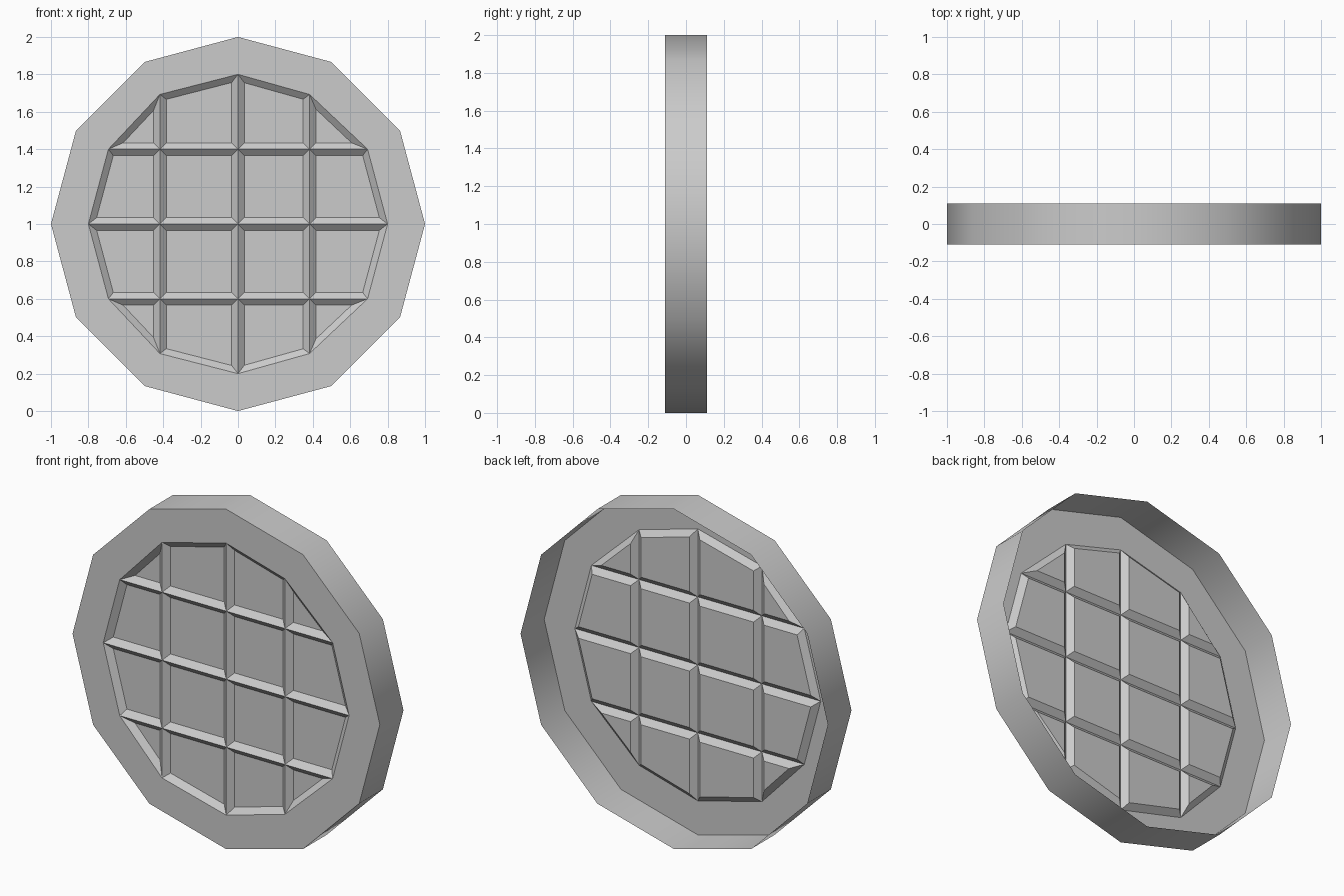
import bpy, bmesh
from math import cos, sin, pi
from mathutils import Vector

if "Cube" in bpy.data.objects:
    bpy.data.objects.remove(bpy.data.objects["Cube"])

SIDES, HALF_DEPTH = 12, 0.11
R_OUT, R_IN = 1.0, 0.8
BEVEL, RECESS = 0.034, 0.03
COLUMNS = (-0.4175, 0.0, 0.3825)
ROWS = (0.6, 1.0, 1.4)


def ring(bm, radius, y, shift=0.0):
    verts = []
    for i in range(SIDES):
        a = 2 * pi * i / SIDES
        x = radius * cos(a)
        # the side columns sit slightly off centre
        if i % 6 in (2, 4):
            x += shift
        verts.append(bm.verts.new((x, y, 1 + radius * sin(a))))
    return verts


def bridge(bm, a, b):
    for i in range(SIDES):
        j = (i + 1) % SIDES
        bm.faces.new((a[i], b[i], b[j], a[j]))


bm = bmesh.new()
inner = ring(bm, R_IN, -HALF_DEPTH, -0.0175)
bm.faces.new(inner)

# glazing bars: split the disc along rows and columns
cuts = [(Vector((x, 0, 0)), Vector((1, 0, 0))) for x in COLUMNS]
cuts += [(Vector((0, 0, z)), Vector((0, 0, 1))) for z in ROWS]
for co, no in cuts:
    bmesh.ops.bisect_plane(bm, geom=bm.verts[:] + bm.edges[:] + bm.faces[:],
                           dist=1e-3, plane_co=co, plane_no=no)

# recessed panes with sloping edges
bm.normal_update()
bmesh.ops.inset_individual(bm, faces=bm.faces[:], thickness=BEVEL,
                           depth=-RECESS, use_even_offset=True)

# flat frame face and outer rim; the back is an open shell
front = ring(bm, R_OUT, -HALF_DEPTH)
back = ring(bm, R_OUT, HALF_DEPTH)
bridge(bm, inner, front)
bridge(bm, front, back)
for f in bm.faces:
    f.normal_update()

mesh = bpy.data.meshes.new("round_window")
bm.to_mesh(mesh)
bm.free()
window = bpy.data.objects.new("round_window", mesh)
bpy.context.collection.objects.link(window)
bpy.context.view_layer.objects.active = window
window.select_set(True)
bpy.ops.object.shade_smooth_by_angle(angle=0.6)
